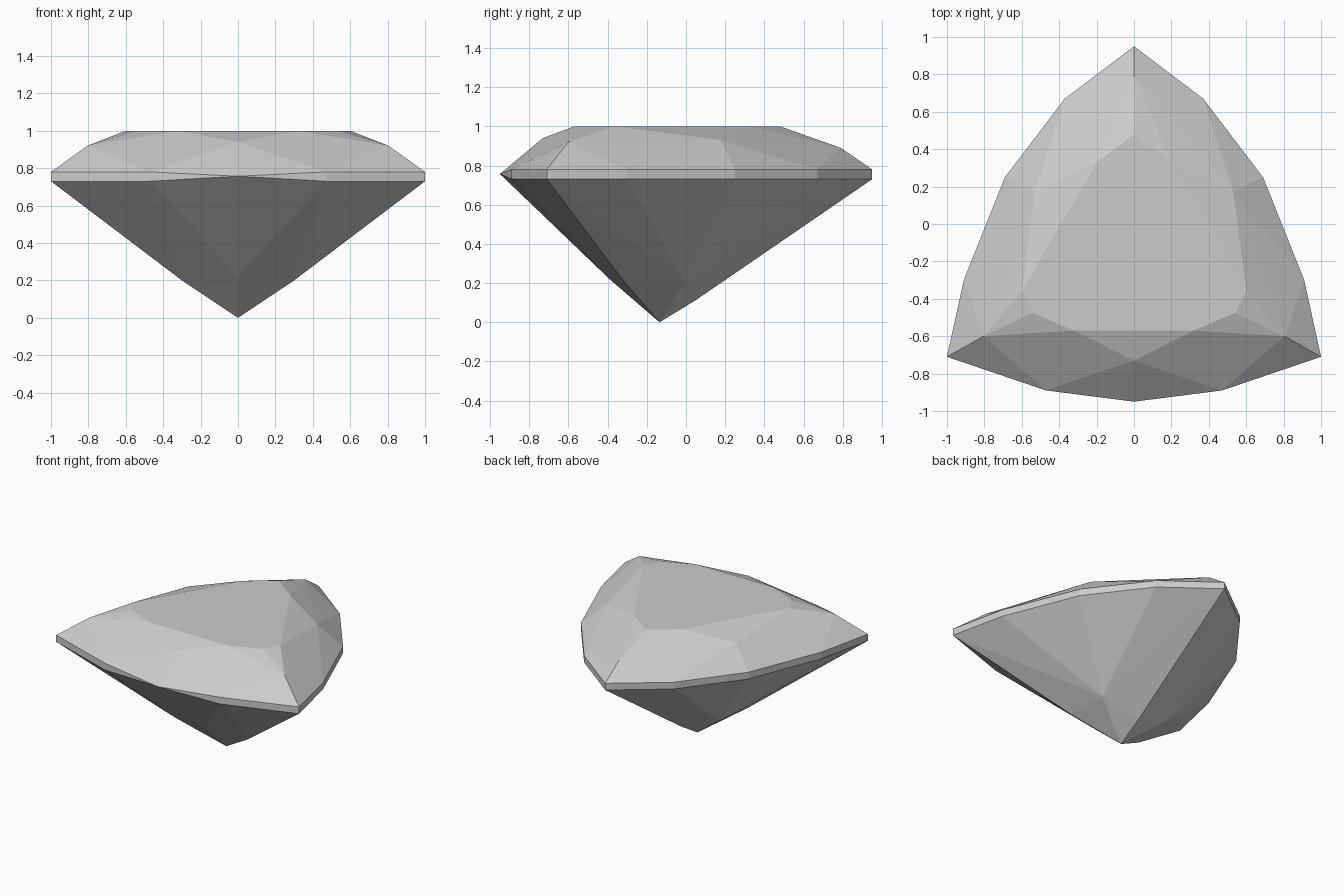
import bpy, bmesh, math

cube = bpy.data.objects.get("Cube")
if cube:
    bpy.data.objects.remove(cube, do_unlink=True)

GIRDLE_LOW, GIRDLE_HIGH, TABLE = 0.73, 0.78, 1.0

# Half outlines, mirrored across x
girdle = [(0, 0.95), (0.37, 0.67), (0.69, 0.25), (0.91, -0.3), (1, -0.71), (0.47, -0.89)]
table = [(0, 0.48), (0.2, 0.33), (0.6, -0.36), (0.54, -0.475), (0.32, -0.57)]
crown = [(0, 0.79, 0.89), (0.53, 0.175, 0.93), (0.805, -0.6, 0.92), (0, -0.73, 0.94)]
pavilion = [(0, 0.05, 0.113), (0.276, -0.005, 0.21), (0.3, -0.31, 0.2), (0, -0.39, 0.22)]
culet = (0, -0.135, 0)
front_tip = (0, -0.95, 0.757)

points = crown + pavilion + [culet, front_tip]
points += [(x, y, TABLE) for x, y in table]
points += [(x, y, z) for x, y in girdle for z in (GIRDLE_LOW, GIRDLE_HIGH)]
points += [(-x, y, z) for x, y, z in points if x > 0]

# Cut stone: facets are the convex hull of the facet corners
bm = bmesh.new()
for p in points:
    bm.verts.new(p)
hull = bmesh.ops.convex_hull(bm, input=bm.verts)
loose = [v for v in bm.verts if not v.link_faces]
bmesh.ops.delete(bm, geom=loose, context="VERTS")
bmesh.ops.dissolve_limit(bm, angle_limit=math.radians(1), verts=bm.verts, edges=bm.edges)
bmesh.ops.recalc_face_normals(bm, faces=bm.faces)

mesh = bpy.data.meshes.new("gemstone")
bm.to_mesh(mesh)
bm.free()
gem = bpy.data.objects.new("gemstone", mesh)
bpy.context.collection.objects.link(gem)

# Pale grey stone
mat = bpy.data.materials.new("pale grey")
mat.use_nodes = True
color = (0.6, 0.6, 0.6, 1)
mat.diffuse_color = color
mat.node_tree.nodes["Principled BSDF"].inputs["Base Color"].default_value = color
mesh.materials.append(mat)
